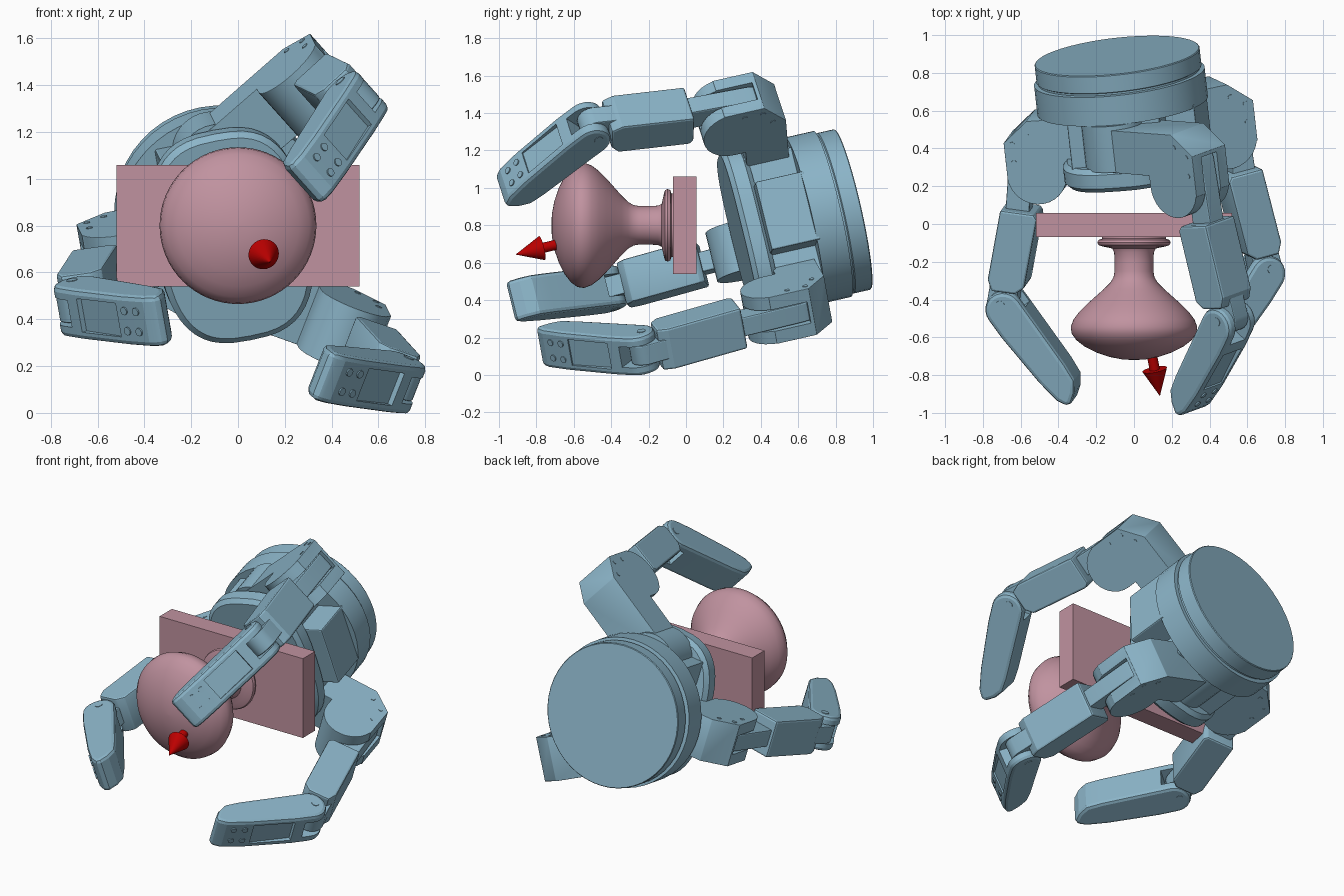
import bpy, bmesh, math
from math import radians, sin, cos, pi
from mathutils import Matrix, Vector

if "Cube" in bpy.data.objects:
    bpy.data.objects.remove(bpy.data.objects["Cube"])


def material(name, rgb):
    m = bpy.data.materials.new(name)
    m.diffuse_color = (*rgb, 1)
    m.use_nodes = True
    m.node_tree.nodes["Principled BSDF"].inputs["Base Color"].default_value = m.diffuse_color
    return m


BLUE = material("steel_blue", (0.26, 0.46, 0.58))
PINK = material("dusty_pink", (0.53, 0.29, 0.35))
RED = material("red", (0.5, 0.0, 0.0))
T, R = Matrix.Translation, Matrix.Rotation
SIDE = R(pi / 2, 4, 'X')        # turns an outline's y into local z


def finish(name, bm, matrix, mat, bevel=0, segs=2, angle=18):
    bmesh.ops.recalc_face_normals(bm, faces=bm.faces)
    me = bpy.data.meshes.new(name)
    bm.to_mesh(me)
    bm.free()
    ob = bpy.data.objects.new(name, me)
    bpy.context.collection.objects.link(ob)
    me.transform(matrix)
    if mat:
        me.materials.append(mat)
    bpy.ops.object.select_all(action='DESELECT')
    ob.select_set(True)
    bpy.context.view_layer.objects.active = ob
    if bevel:
        b = ob.modifiers.new("bevel", 'BEVEL')
        b.width, b.segments, b.limit_method, b.angle_limit = bevel, segs, 'ANGLE', radians(35)
        bpy.ops.object.modifier_apply(modifier="bevel")
    bpy.ops.object.shade_smooth_by_angle(angle=radians(angle))
    return ob


def prism(name, outline, lo, hi, matrix, mat, bevel=0, segs=2):
    bm = bmesh.new()
    a = [bm.verts.new((x, y, lo)) for x, y in outline]
    b = [bm.verts.new((x, y, hi)) for x, y in outline]
    bm.faces.new(a)
    bm.faces.new(b)
    n = len(a)
    for i in range(n):
        j = (i + 1) % n
        bm.faces.new((a[i], a[j], b[j], b[i]))
    return finish(name, bm, matrix, mat, bevel, segs)


def box(name, lo, hi, matrix, mat, bevel=0):
    o = [(lo[0], lo[1]), (hi[0], lo[1]), (hi[0], hi[1]), (lo[0], hi[1])]
    return prism(name, o, lo[2], hi[2], matrix, mat, bevel)


def lathe(name, profile, matrix, mat, n=48):
    bm = bmesh.new()
    rings = [[bm.verts.new((r * cos(2 * pi * i / n), r * sin(2 * pi * i / n), h))
              for i in range(n)] for r, h in profile]
    for p, q in zip(rings, rings[1:]):
        for i in range(n):
            j = (i + 1) % n
            bm.faces.new((p[i], p[j], q[j], q[i]))
    bm.faces.new(rings[0])
    bm.faces.new(rings[-1])
    return finish(name, bm, matrix, mat, angle=35)


def cut(ob, lo, hi, matrix):
    c = box("cutter", lo, hi, matrix, None)
    c.hide_render = True
    m = ob.modifiers.new("cut", 'BOOLEAN')
    m.operation, m.solver, m.object = 'DIFFERENCE', 'EXACT', c
    bpy.context.view_layer.objects.active = ob
    bpy.ops.object.modifier_apply(modifier="cut")
    bpy.data.objects.remove(c)
    ob.select_set(True)
    bpy.ops.object.shade_smooth_by_angle(angle=radians(18))


def circle(cx, cy, r, a0, a1, n):
    return [(cx + r * cos(radians(a0 + (a1 - a0) * i / n)),
             cy + r * sin(radians(a0 + (a1 - a0) * i / n))) for i in range(n + 1)]


def frame(origin, w, x_hint):
    w = Vector(w).normalized()
    x = Vector(x_hint)
    x = (x - w * x.dot(w)).normalized()
    y = w.cross(x)
    return T(Vector(origin)) @ Matrix((x, y, w)).transposed().to_4x4()


# Plate and door knob
box("mounting_plate", (-0.52, -0.07, 0.54), (0.52, 0.057, 1.06), Matrix(), PINK)
knob = [(0.17, 0.06), (0.17, 0.078), (0.188, 0.084), (0.194, 0.098), (0.188, 0.112), (0.17, 0.118),
        (0.15, 0.122), (0.115, 0.13), (0.105, 0.15), (0.103, 0.2), (0.103, 0.25), (0.108, 0.28),
        (0.125, 0.31), (0.16, 0.345), (0.205, 0.385), (0.25, 0.425), (0.29, 0.465), (0.32, 0.505),
        (0.335, 0.545), (0.33, 0.58), (0.305, 0.615), (0.26, 0.65), (0.2, 0.68), (0.13, 0.704),
        (0.06, 0.717), (0.004, 0.72)]
lathe("door_knob", knob, T((0, 0, 0.8)) @ SIDE, PINK, 64)

# Direction arrow
lathe("direction_arrow", [(0.027, 0), (0.027, 0.095), (0.066, 0.095), (0.001, 0.24)],
      frame((0.092, -0.68, 0.70), (0.045, -0.23, -0.056), (1, 0, 0)), RED, 32)

# Palm: round housing, middle body and rounded front pad
PALM = frame((-0.09, 0.89, 0.885), (0.11, -0.97, -0.22), (cos(radians(10)), 0, sin(radians(10))))
lathe("palm_housing", [(0.436, 0), (0.44, 0.005), (0.44, 0.095), (0.43, 0.1), (0.43, 0.11), (0.455, 0.112),
                       (0.455, 0.27)], PALM, BLUE, 48)
box("palm_core", (-0.24, -0.36, 0.25), (0.26, 0.36, 0.56), PALM, BLUE, 0.01)
box("palm_motor_block", (-0.1, -0.19, 0.25), (0.42, 0.19, 0.52), PALM, BLUE, 0.008)
pad = []
for i in range(48):
    a = 2 * pi * i / 48
    c, s = cos(a), sin(a)
    pad.append((0.33 * math.copysign(abs(c) ** 0.72, c), 0.46 * math.copysign(abs(s) ** 0.72, s)))
prism("palm_pad", pad, 0.51, 0.635, PALM, BLUE, 0.025, 1)


def finger(tag, offset, spread, reach, lean, length, tip):
    base = PALM @ T((0, offset, 0.45)) @ R(radians(spread), 4, 'Z')
    if tag != "left":
        lathe(tag + "_spread_hub", [(0.17, -0.18), (0.17, 0.07)], base, BLUE, 32)
    k = base @ T((reach, 0, 0))
    # knuckle: outline in the bending plane, slotted for the finger
    outline = [(-0.65, -0.155), (-0.08, -0.16), (0.055, -0.05), (0.055, 0.17)]
    outline += circle(-0.105, 0.135, 0.16, 13, 180, 14) + [(-0.265, 0.075), (-0.65, 0.075)]
    kn = prism(tag + "_knuckle", outline, -0.135, 0.135, k @ SIDE, BLUE, 0.014)
    cut(kn, (-0.09, -0.062, -0.03), (0.5, 0.062, 0.6), k)
    # inner link: narrow arm, wide case and hinge tongue
    p = k @ R(radians(lean), 4, 'Y')
    arm = circle(-0.02, 0, 0.06, 180, 360, 8) + [(0.03, 0.37), (-0.1, 0.37)]
    prism(tag + "_inner_arm", arm, -0.055, 0.055, p @ SIDE, BLUE, 0.008)
    e = length - 0.07
    case = [(0.05, 0.335), (0.08, e - 0.06), (0.055, e), (-0.075, e), (-0.12, e - 0.04), (-0.15, 0.36),
            (-0.13, 0.335)]
    prism(tag + "_inner_link", case, -0.118, 0.118, p @ SIDE, BLUE, 0.012)
    tongue = circle(0, length, 0.08, 0, 180, 12) + [(-0.08, length - 0.13), (0.07, length - 0.13)]
    prism(tag + "_hinge_tongue", tongue, -0.056, 0.056, p @ SIDE, BLUE, 0.006)
    # fingertip: tapered and forked at the hinge, with a shallow recess
    d = p @ T((0, 0, length)) @ R(radians(-tip - lean), 4, 'Y')
    nail = circle(0.005, 0.035, 0.1, 180, 360, 12) + [
        (0.107, 0.15), (0.09, 0.46), (0.072, 0.59), (0.045, 0.645), (0.015, 0.645), (-0.035, 0.61),
        (-0.075, 0.555), (-0.085, 0.46)]
    ft = prism(tag + "_fingertip", nail, -0.112, 0.112, d @ SIDE, BLUE, 0.022, 2)
    cut(ft, (-0.3, -0.06, -0.2), (0.3, 0.06, 0.09), d)
    cut(ft, (0.083, -0.075, 0.16), (0.2, 0.075, 0.42), d)
    wn = ft.modifiers.new("even_shading", 'WEIGHTED_NORMAL')
    wn.keep_sharp = True
    # screws on the fingertip, hinge and knuckle
    for sy in (-1, 1):
        for v in (0.47, 0.54):
            lathe(tag + "_tip_screw", [(0.018, 0), (0.018, 0.012)],
                  d @ T((0.084 - (v - 0.46) * 0.13, sy * 0.045, v)) @ R(radians(82), 4, 'Y'), BLUE, 12)
        lathe(tag + "_hinge_pin", [(0.024, 0.05), (0.024, 0.115)], d @ R(-sy * pi / 2, 4, 'X'), BLUE, 16)
        for u, v in ((0.01, -0.04), (0.01, 0.06), (-0.07, -0.09)):
            lathe(tag + "_knuckle_screw", [(0.014, 0.12), (0.014, 0.138)],
                  k @ T((u, 0, v)) @ R(-sy * pi / 2, 4, 'X'), BLUE, 12)


finger("upper", 0.31, 31, 0.60, 5, 0.86, 37)
finger("left", 0.0, 180, 0.58, 12, 0.85, 31)
finger("lower", -0.262, -31, 0.575, 4, 0.88, 42)
